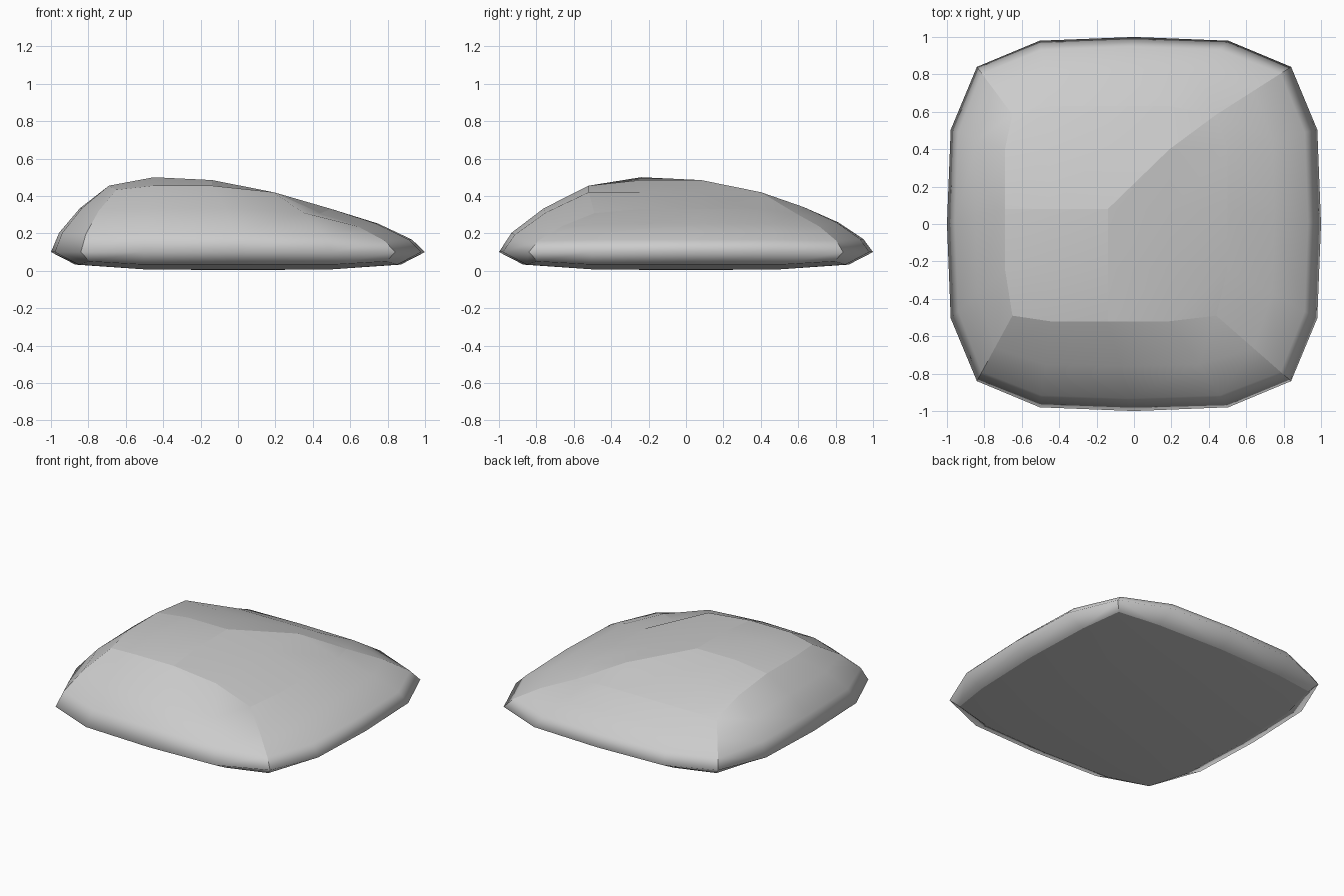
import bpy, bmesh

if "Cube" in bpy.data.objects:
    bpy.data.objects.remove(bpy.data.objects["Cube"])

N = 4
F = [-1, -0.6, 0, 0.6, 1]                 # spacing along a side
TOP_X = [-0.69, -0.45, -0.14, 0.19, 0.50]
TOP_Y = [-0.52, -0.24, 0.08, 0.40, 0.63]
TOP_ZX = [0.455, 0.50, 0.485, 0.42, 0.33]  # crown profile seen from the front
TOP_ZY = [0.455, 0.50, 0.485, 0.42, 0.34]  # crown profile seen from the side
RISE = [None, 0, 0.29, 0.66, 1]            # height share of each side level
INSET = [None, 0, 0.14, 0.50, 1]           # inward share of each side level


def rim(i, j):
    """Widest outline, with rounded-out sides."""
    x = F[i] * 0.84 if i in (1, 2, 3) else F[i] * (1 - 0.16 * abs(F[j] * (0.83 if j in (1, 3) else 1)) ** 3.6)
    y = F[j] * 0.84 if j in (1, 2, 3) else F[j] * (1 - 0.16 * abs(F[i] * (0.83 if i in (1, 3) else 1)) ** 3.6)
    if i in (1, 3) and j in (0, N):
        y = F[j] * 0.98
    if j in (1, 3) and i in (0, N):
        x = F[i] * 0.98
    return x, y


def crown(i, j):
    """Sloping top: the lower of two profiles at each point."""
    x, y = TOP_X[i], TOP_Y[j]
    z = min(TOP_ZX[i], TOP_ZY[j])
    if i in (0, N) and j in (0, N):
        x += 0.04 if i == 0 else -0.06
        y += 0.03 if j == 0 else -0.045
        z -= 0.022
    return x, y, z


def base(i, j):
    """Nearly flat underside."""
    x, y = rim(i, j)
    if 0 < i < N and 0 < j < N:
        return F[i] * 0.84, F[j] * 0.84, 0.003 + 0.008 * max(abs(F[i]), abs(F[j]))
    corner = i in (0, N) and j in (0, N)
    s = 0.945 if corner else 0.87
    if i in (0, N):
        x *= s
    if j in (0, N):
        y *= s
    return x, y, 0.05 if corner else 0.033


def point(i, j, k):
    if k == 0:
        return base(i, j)
    tx, ty, tz = crown(i, j)
    rx, ry = rim(i, j)
    t = INSET[k]
    return rx + (tx - rx) * t, ry + (ty - ry) * t, 0.1 + (tz - 0.1) * RISE[k]


bm = bmesh.new()
verts = {}


def vert(c):
    if c not in verts:
        verts[c] = bm.verts.new(point(*c))
    return verts[c]


# six 4 x 4 patches of the rounded block
for axis in range(3):
    for side in (0, N):
        for a in range(N):
            for b in range(N):
                quad = []
                for p, q in ((a, b), (a + 1, b), (a + 1, b + 1), (a, b + 1)):
                    c = [p, q]
                    c.insert(axis, side)
                    quad.append(vert(tuple(c)))
                # split the quads on the top diagonal crease
                if axis == 2 and side == N and a == b and a >= 2:
                    bm.faces.new((quad[0], quad[1], quad[2]))
                    bm.faces.new((quad[0], quad[2], quad[3]))
                else:
                    bm.faces.new(quad)
bmesh.ops.recalc_face_normals(bm, faces=bm.faces)
for f in bm.faces:
    f.smooth = True


def crease(c1, c2):
    e = bm.edges.get((verts[c1], verts[c2]))
    if e:
        e.smooth = False


# sharp borders between patches
for t in range(N):
    for p in (0, N):
        for q in (0, N):
            crease((t, p, q), (t + 1, p, q))
            crease((p, t, q), (p, t + 1, q))
            crease((p, q, t), (p, q, t + 1))
# soft ridges meeting at the middle of the top
for t in (0, 1):
    crease((t, 2, N), (t + 1, 2, N))
    crease((2, t, N), (2, t + 1, N))
    crease((t + 2, t + 2, N), (t + 3, t + 3, N))

mesh = bpy.data.meshes.new("rounded_stone")
bm.to_mesh(mesh)
bm.free()
stone = bpy.data.objects.new("rounded_stone", mesh)
bpy.context.collection.objects.link(stone)
